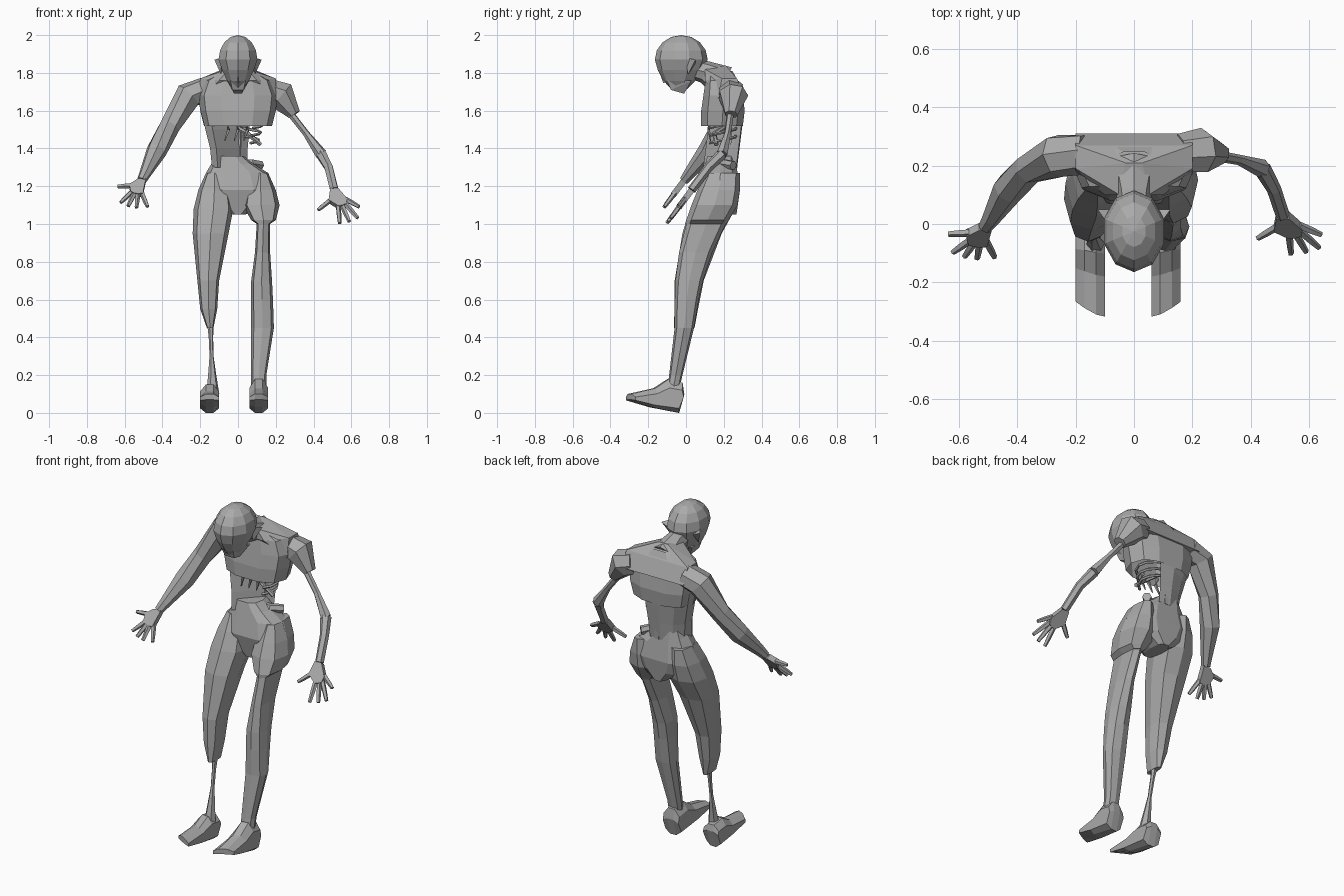
import bpy, bmesh, math
from mathutils import Vector

default_cube = bpy.data.objects.get("Cube")
if default_cube:
    bpy.data.objects.remove(default_cube)

grey = (0.4, 0.4, 0.4, 1)
flesh = bpy.data.materials.new("grey_flesh")
flesh.use_nodes = True
flesh.diffuse_color = grey
flesh.node_tree.nodes["Principled BSDF"].inputs["Base Color"].default_value = grey


def finish(name, bm):
    bmesh.ops.recalc_face_normals(bm, faces=bm.faces)
    mesh = bpy.data.meshes.new(name)
    bm.to_mesh(mesh)
    bm.free()
    mesh.materials.append(flesh)
    part = bpy.data.objects.new(name, mesh)
    bpy.context.collection.objects.link(part)
    return part


def skin(name, rings, caps=True):
    """Bridge closed rows of points into one surface."""
    bm = bmesh.new()
    rows = [[bm.verts.new(point) for point in ring] for ring in rings]
    count = len(rows[0])
    for lower, upper in zip(rows, rows[1:]):
        for i in range(count):
            j = (i + 1) % count
            bm.faces.new((lower[i], lower[j], upper[j], upper[i]))
    if caps:
        bm.faces.new(rows[0])
        bm.faces.new(rows[-1])
    return finish(name, bm)


def squarish(value, power=0.75):
    return math.copysign(abs(value) ** power, value)


def loft(name, spans, front, back, sides=8, caps=True):
    """Stack rings: spans maps height to (x min, x max); front and back give y by height."""
    rings = []
    for z, (left, right) in spans.items():
        near, far = front(z), back(z)
        ring = []
        for i in range(sides):
            angle = math.tau * i / sides
            across, along = squarish(math.cos(angle)), squarish(math.sin(angle))
            ring.append(((left + right + (right - left) * across) / 2,
                         (near + far + (far - near) * along) / 2, z))
        rings.append(ring)
    return skin(name, rings, caps)


def tube(name, path, radii, sides=6):
    """Sweep a polygon along a path with one radius per point."""
    points = [Vector(point) for point in path]
    last = len(points) - 1
    rings = []
    for i, (point, radius) in enumerate(zip(points, radii)):
        direction = points[min(i + 1, last)] - points[max(i - 1, 0)]
        turn = direction.to_track_quat("Z", "Y")
        angles = [math.tau * k / sides for k in range(sides)]
        rings.append([point + turn @ Vector((math.cos(a), math.sin(a), 0)) * radius for a in angles])
    return skin(name, rings)


def hull(name, points):
    bm = bmesh.new()
    for point in points:
        bm.verts.new(point)
    result = bmesh.ops.convex_hull(bm, input=bm.verts)
    inside = [item for item in result["geom_interior"] if isinstance(item, bmesh.types.BMVert)]
    bmesh.ops.delete(bm, geom=inside, context="VERTS")
    return finish(name, bm)


def symmetric(widths):
    return {z: (-half, half) for z, half in widths.items()}


# Head: a faceted ball whose lower half tapers to the chin
bm = bmesh.new()
bmesh.ops.create_uvsphere(bm, u_segments=10, v_segments=8, radius=1)
for vert in bm.verts:
    drop = max(-vert.co.z, 0)
    vert.co.x *= 0.108 * (1 - 0.3 * drop)
    vert.co.y = vert.co.y * 0.14 * (1 - 0.2 * drop) - 0.025 * (1 + drop / 2)
    vert.co.z = 1.87 + vert.co.z * (0.13 + 0.04 * drop)
finish("head", bm)

# Face and ears
hull("nose", [(0, -0.14, 1.8), (-0.02, -0.08, 1.76), (0.02, -0.08, 1.76), (0, -0.12, 1.745)])
hull("muzzle", [(side * x, y, z) for side in (-1, 1)
                for x, y, z in ((0.03, -0.08, 1.71), (0.04, -0.1, 1.76), (0.02, -0.01, 1.69), (0.06, 0.03, 1.76))])
for label, side in (("left", 1), ("right", -1)):
    hull(label + "_ear", [(side * x, y, z) for x, y, z in
                          ((0.09, 0, 1.88), (0.125, 0.05, 1.87), (0.09, 0.01, 1.79), (0.08, 0.05, 1.85))])

# Neck and shoulder girdle
tube("neck", [(0, 0, 1.83), (0, 0.1, 1.805), (0, 0.2, 1.75)], (0.05, 0.06, 0.09), sides=8)
hull("shoulder_girdle", [(side * x, y, z) for side in (-1, 1) for x, y, z in
                         ((0.03, 0.21, 1.84), (0.05, 0.1, 1.82), (0.2, 0.27, 1.77), (0.2, 0.19, 1.77),
                          (0.1, 0.1, 1.76), (0.2, 0.31, 1.68), (0.2, 0.17, 1.66))])

# Chest, hollow underneath
loft("chest", symmetric({1.81: 0.09, 1.76: 0.18, 1.68: 0.21, 1.6: 0.2, 1.52: 0.18}),
     front=lambda z: 0.07 + 0.15 * abs(z - 1.56),
     back=lambda z: 0.315 - 1.5 * (z - 1.6) ** 2, sides=10, caps=False)

# Waist: only the right flank is left, closed by a slanting inner wall
flank = []
for z, width in ((1.6, 0.2), (1.5, 0.175), (1.4, 0.15), (1.3, 0.14)):
    angles = [math.radians(a) for a in range(-20, 160, 30)]
    flank.append([(-width * math.sin(a), z / 8 + 0.11 * math.cos(a), z) for a in angles])
skin("waist_flank", flank)

# Spine, ribs, torn strips and gut
tube("spine", [(0, 0.27, 1.6), (0, 0.26, 1.45), (0, 0.25, 1.3)], [0.025] * 3)
for level in range(3):
    reach = 0.13 - 0.01 * level
    height = 1.55 - 0.04 * level
    arc = [k / 2 for k in range(6)]
    tube("left_rib_%d" % level,
         [(reach * math.sin(a), 0.19 + 0.08 * math.cos(a), height - a / 60) for a in arc],
         [0.008] * len(arc), sides=5)
for index in range(3):
    x = 0.05 * index - 0.06
    tube("torn_strip_%d" % index, [(x, 0.12, 1.54), (x + 0.01, 0.12, 1.5), (x - 0.01, 0.13, 1.44)],
         (0.014, 0.01, 0.003), sides=4)
tube("upper_gut", [(0, 0.2, 1.51), (0.05, 0.15, 1.48), (0.12, 0.16, 1.42)], [0.012] * 3)
tube("lower_gut", [(0, 0.2, 1.32), (0.07, 0.2, 1.32), (0.12, 0.25, 1.31)], [0.025] * 3)

# Pelvis, torn lower on the left
loft("pelvis", {1.36: (-0.12, 0.03), 1.32: (-0.14, 0.08), 1.27: (-0.17, 0.16),
                1.18: (-0.2, 0.2), 1.11: (-0.15, 0.15), 1.05: (-0.04, 0.04)},
     front=lambda z: 0.065 + 0.25 * abs(z - 1.18),
     back=lambda z: 0.29 - 0.15 * abs(z - 1.18), sides=10)


# Legs lean back above the knee and forward to the ankle
def leg_middle(z):
    return 0.42 * max(z - 0.5, 0) ** 2 - 0.18 * max(0.5 - z, 0)


def leg(name, spans, girth=1):
    def depth(z):
        return girth * (0.03 + 0.08 * z ** 1.5)
    loft(name, spans, lambda z: leg_middle(z) - depth(z),
         lambda z: min(leg_middle(z) + depth(z), 0.285))


leg("right_thigh", {1.27: (-0.17, -0.08), 1.18: (-0.21, -0.04), 1.08: (-0.235, -0.025), 0.95: (-0.24, -0.05),
                    0.7: (-0.215, -0.1), 0.55: (-0.2, -0.11), 0.45: (-0.165, -0.13)})
leg("left_hip", {1.27: (0.08, 0.16), 1.18: (0.04, 0.2), 1.1: (0.025, 0.22), 1.02: (0.07, 0.2), 1: (0.1, 0.17)})
leg("left_leg", {1.02: (0.1, 0.17), 0.85: (0.09, 0.17), 0.7: (0.07, 0.18), 0.6: (0.07, 0.185),
                 0.45: (0.07, 0.19), 0.2: (0.07, 0.15), 0.1: (0.07, 0.15)}, girth=0.95)

# Bare right shin
shin_heights = (0.5, 0.4, 0.3, 0.2, 0.1)
tube("right_shin_bone", [(-0.13 - z / 30, leg_middle(z), z) for z in shin_heights],
     (0.02, 0.012, 0.011, 0.022, 0.035))

# Feet: side outline with lifted toes, rounded over both edges, shorter on the outer one
outline = [(-0.04, 0), (-0.01, 0.1), (-0.02, 0.16), (-0.1, 0.18), (-0.18, 0.13),
           (-0.32, 0.1), (-0.32, 0.07), (-0.2, 0.03)]
for label, inner, outer, top in (("left", 0.06, 0.16, 1), ("right", -0.1, -0.2, 0.75)):
    slices = []
    for part, reach, edge in ((0, 0.98, 0.6), (0.3, 0.97, 1), (0.7, 0.9, 1), (1, 0.82, 0.6)):
        x = inner + (outer - inner) * part
        slices.append([(x, y * reach - 0.01 * (1 - edge),
                        0.06 + (z - 0.06) * edge * (top if z > 0.1 else 1)) for y, z in outline])
    skin(label + "_foot", slices)

# Whole right arm
right_wrist = (-0.51, -0.01, 1.23)
tube("right_arm", [(-0.17, 0.24, 1.71), (-0.26, 0.235, 1.68), (-0.36, 0.19, 1.52),
                   (-0.43, 0.12, 1.39), (-0.49, 0.02, 1.27), right_wrist],
     (0.07, 0.075, 0.055, 0.055, 0.032, 0.025), sides=7)

# Left shoulder stump and wasted arm
tube("left_shoulder", [(0.16, 0.24, 1.7), (0.23, 0.25, 1.68), (0.3, 0.24, 1.58)],
     (0.07, 0.08, 0.035), sides=7)
elbow, left_wrist = (0.44, 0.19, 1.37), (0.51, 0.03, 1.18)
tube("left_upper_arm", [(0.25, 0.24, 1.62), (0.36, 0.22, 1.48), elbow], (0.02, 0.018, 0.032))
tube("left_forearm", [elbow, (0.48, 0.12, 1.3), left_wrist], (0.03, 0.025, 0.024))


# Hands: digits fan out from the heel of the palm
def hand(label, side, wrist, length, fan):
    wrist = Vector(wrist)
    down, out = Vector((0, -0.6, -0.8)), Vector((side, 0, 0))
    thick = down.cross(out) * 0.016
    heel = wrist + down * 0.03 + out * 0.015
    palm = [wrist + out * 0.022, wrist - out * 0.022]
    for index, degrees in enumerate(fan):
        angle = math.radians(degrees)
        ray = down * math.cos(angle) + out * math.sin(angle)
        reach = length * (0.75 if abs(degrees) > 40 else 1)
        knuckle, tip = heel + ray * reach * 0.45, heel + ray * reach
        palm.append(knuckle)
        tube("%s_digit_%d" % (label, index), [heel.lerp(knuckle, 0.8), knuckle.lerp(tip, 0.5), tip],
             (0.014, 0.013, 0.01), sides=5)
    hull(label + "_palm", [point + thick * face for point in palm for face in (-1, 1)])


hand("right", -1, right_wrist, 0.15, (85, 40, 22, 5, -18))
hand("left", 1, left_wrist, 0.19, (55, 35, 20, 4, -45))
